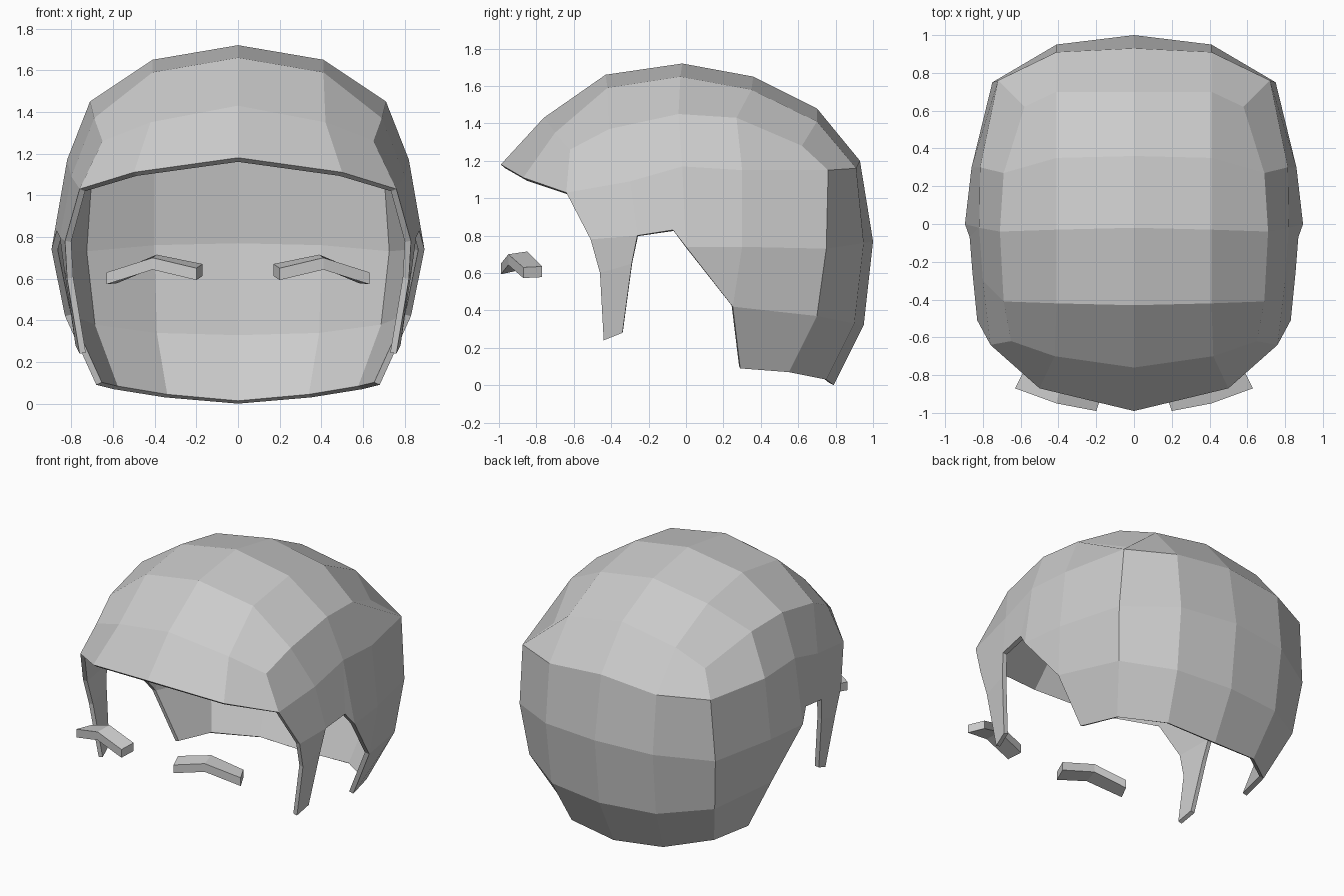
import bpy, bmesh
from mathutils import Vector

if "Cube" in bpy.data.objects:
    bpy.data.objects.remove(bpy.data.objects["Cube"])


class Shell:
    """Half of a symmetric surface, sewn from strips between profiles."""
    def __init__(self):
        self.bm, self.found = bmesh.new(), {}

    def vert(self, p):
        if p not in self.found:
            self.found[p] = self.bm.verts.new(p)
        return self.found[p]

    def face(self, pts):
        pts = list(dict.fromkeys(pts))      # repeated points collapse to a triangle
        if len(pts) > 2:
            self.bm.faces.new([self.vert(p) for p in pts])

    def strip(self, a, b):
        for i in range(min(len(a), len(b)) - 1):
            self.face((a[i], a[i + 1], b[i + 1], b[i]))

    def finish(self, name, centre, thickness=0):
        bm = self.bm
        bmesh.ops.recalc_face_normals(bm, faces=bm.faces)
        if sum((f.calc_center_median() - Vector(centre)).dot(f.normal) for f in bm.faces) < 0:
            bmesh.ops.reverse_faces(bm, faces=bm.faces)
        me = bpy.data.meshes.new(name)
        bm.to_mesh(me)
        bm.free()
        ob = bpy.data.objects.new(name, me)
        bpy.context.collection.objects.link(ob)
        ob.modifiers.new("Mirror", 'MIRROR')
        if thickness:
            sol = ob.modifiers.new("Thickness", 'SOLIDIFY')
            sol.thickness, sol.offset = thickness, -1
        return ob


# Corner points shared by crown, back and sides
front_c, back_c = (.76, -.64, 1.03), (.72, .76, 1.15)
temple, ear_top, rear_top = (.80, -.30, 1.09), (.82, -.02, 1.17), (.815, .30, 1.15)

# Crown: cross rows from the front hairline to the back, centre to side
crown = [
    [(0, -.99, 1.18), (.50, -.87, 1.11), front_c, front_c],
    [(0, -.76, 1.43), (.42, -.70, 1.35), (.65, -.62, 1.26), front_c],
    [(0, -.43, 1.66), (.41, -.42, 1.59), (.69, -.41, 1.37), temple],
    [(0, -.02, 1.72), (.41, -.03, 1.65), (.71, -.04, 1.45), ear_top],
    [(0, .36, 1.65), (.41, .35, 1.58), (.69, .27, 1.43), rear_top],
    [(0, .70, 1.48), (.41, .70, 1.41), (.58, .62, 1.28), back_c],
    [(0, .93, 1.20), (.41, .91, 1.16), back_c, back_c],
]
# Back: rows from crown down to the nape, centre round to the side
rear_mid, rear_low = (.86, .30, .74), (.83, .25, .42)
back = [
    crown[-1][:3] + [rear_top],
    [(0, 1.0, .77), (.41, .95, .76), (.75, .75, .73), rear_mid],
    [(0, .95, .32), (.40, .90, .33), (.71, .70, .37), rear_low],
    [(0, .79, 0), (.35, .75, .03), (.60, .55, .07), (.68, .29, .09)],
]
# Sides: edge over the ear, and the sideburn in front of it
burn_f = [(.83, -.51, .78), (.82, -.46, .60), (.76, -.44, .24)]
burn_b = [(.855, -.26, .80), (.835, -.29, .65), (.78, -.34, .28)]
ear_edge = (.87, -.07, .83)
ear_back = (.895, 0, .74)

hair = Shell()
for rows in (crown, back):
    for a, b in zip(rows, rows[1:]):
        hair.strip(a, b)
hair.strip([front_c, temple, ear_top, ear_top, rear_top],
           [burn_f[0], burn_b[0], ear_edge, ear_back, rear_mid])
hair.face((ear_back, rear_low, rear_mid))
hair.strip(burn_f, burn_b)
hair.finish("hair_shell", (0, 0, .8), .03)

# Eyebrows: bent square bars, one ring per (front x,y,z / back x,y,z)
brow = Shell()
rings = []
for f, b in [((.20, -.99, .65), (.17, -.90, .67)),
             ((.41, -.95, .70), (.39, -.85, .715)),
             ((.63, -.87, .63), (.58, -.77, .635))]:
    low = lambda p: (p[0], p[1], round(p[2] - .057, 4))
    rings.append([f, b, low(b), low(f), f])
for a, b in zip(rings, rings[1:]):
    brow.strip(a, b)
brow.face(rings[0])
brow.face(rings[-1])
brow.finish("eyebrows", (.4, -.9, .63))
